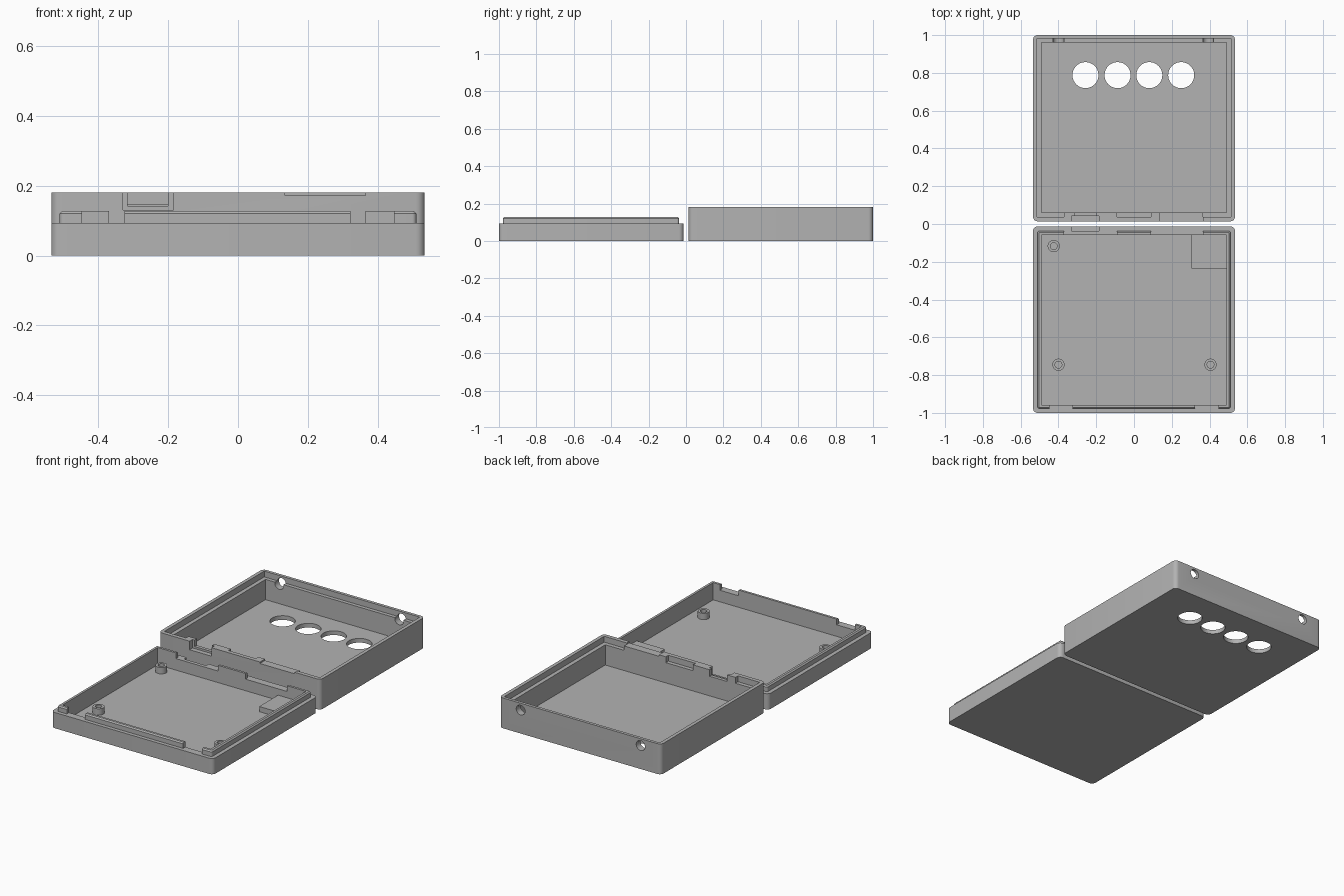
import bpy, bmesh, math
from mathutils import Matrix, Vector

if "Cube" in bpy.data.objects:
    bpy.data.objects.remove(bpy.data.objects["Cube"])

grey = bpy.data.materials.new("case grey")
grey.diffuse_color = (0.45, 0.45, 0.45, 1)
grey.use_nodes = True
grey.node_tree.nodes["Principled BSDF"].inputs["Base Color"].default_value = grey.diffuse_color


def finish(name, bm):
    me = bpy.data.meshes.new(name)
    bm.to_mesh(me)
    bm.free()
    me.materials.append(grey)
    ob = bpy.data.objects.new(name, me)
    bpy.context.collection.objects.link(ob)
    return ob


def box(name, x0, x1, y0, y1, z0, z1, radius=0, chamfer=0):
    """Box with optional rounded upright corners and chamfered top rim."""
    bm = bmesh.new()
    bmesh.ops.create_cube(bm, size=1)
    bm.transform(Matrix.Translation(((x0 + x1) / 2, (y0 + y1) / 2, (z0 + z1) / 2))
                 @ Matrix.Diagonal((x1 - x0, y1 - y0, z1 - z0, 1)))
    if radius:
        up = [e for e in bm.edges if abs(e.verts[0].co.z - e.verts[1].co.z) > 1e-4]
        bmesh.ops.bevel(bm, geom=up, offset=radius, segments=6, profile=0.5, affect='EDGES')
    if chamfer:
        rim = [e for e in bm.edges if all(v.co.z > z1 - 1e-4 for v in e.verts)]
        bmesh.ops.bevel(bm, geom=rim, offset=chamfer, segments=1, affect='EDGES')
    return finish(name, bm)


def rod(name, centre, r, depth, along_y=False):
    bm = bmesh.new()
    bmesh.ops.create_cone(bm, cap_ends=True, segments=40, radius1=r, radius2=r, depth=depth)
    turn = Matrix.Rotation(math.pi / 2, 4, 'X') if along_y else Matrix()
    bm.transform(Matrix.Translation(Vector(centre)) @ turn)
    return finish(name, bm)


def cut(target, *cutters):
    for c in cutters:
        m = target.modifiers.new("cut", 'BOOLEAN')
        m.operation, m.solver, m.object = 'DIFFERENCE', 'EXACT', c
        with bpy.context.temp_override(object=target, active_object=target):
            bpy.ops.object.modifier_apply(modifier=m.name)
        bpy.data.objects.remove(c)


def smooth(ob):
    bpy.ops.object.select_all(action='DESELECT')
    ob.select_set(True)
    bpy.context.view_layer.objects.active = ob
    bpy.ops.object.shade_smooth_by_angle(angle=math.radians(30))


W, IN, FLOOR = 0.535, 0.49, 0.025

# Deep tray, with a rebate around the rim
H = 0.181
deep = box("deep_tray", -W, W, 0.014, 1.0, 0, H, radius=0.025)
cut(deep, box("c", -IN, IN, 0.062, 0.96, FLOOR, 0.3))
cut(deep, box("c", -0.514, 0.514, 0.1, 0.982, 0.146, 0.3))
# Rebate pockets along the joining wall
for x0, x1 in [(-0.514, -0.37), (-0.09, 0.09), (0.365, 0.514)]:
    cut(deep, box("c", x0, x1, 0.038, 0.11, 0.146, 0.3))
# Stepped port opening and shallow recess
cut(deep, box("c", -0.33, -0.185, 0, 0.042, 0.13, 0.3),
    box("c", -0.316, -0.2, 0, 0.1, 0.142, 0.3),
    box("c", 0.135, 0.365, 0, 0.08, 0.172, 0.3))
# Four round floor openings and two screw holes in the far wall
for x in (-0.257, -0.087, 0.081, 0.25):
    cut(deep, rod("c", (x, 0.788, 0), 0.069, 0.2))
for x in (-0.4, 0.393):
    cut(deep, rod("c", (x, 1.0, 0.14), 0.029, 0.2, along_y=True))
smooth(deep)

# Shallow tray
L = 0.094
lid = box("shallow_tray", -W, W, -1.0, -0.013, 0, L, radius=0.025)
cut(lid, box("c", -IN, IN, -0.957, -0.058, FLOOR, 0.3))
cut(lid, box("c", -0.33, -0.185, -0.037, 0.01, 0.06, 0.3))
smooth(lid)

# Raised lip, broken into locating tabs
lip = box("locating_lip", -0.511, 0.511, -0.978, -0.037, L, 0.128, radius=0.012, chamfer=0.007)
cut(lip, box("c", -IN, IN, -0.957, -0.058, 0, 0.3))
for x0, x1, y in [(-0.447, -0.325, -0.97), (0.322, 0.447, -0.97),
                  (-0.37, -0.09, -0.045), (0.09, 0.365, -0.045)]:
    cut(lip, box("c", x0, x1, y - 0.04, y + 0.04, 0, 0.3))
smooth(lip)

# Hollow screw posts
for i, (x, y) in enumerate([(-0.425, -0.117), (-0.40, -0.745), (0.405, -0.745)]):
    post = rod(f"screw_post_{i + 1}", (x, y, 0.041), 0.032, 0.044)
    cut(post, rod("c", (x, y, 0.06), 0.018, 0.066))
    smooth(post)

# Corner support block
box("support_block", 0.305, IN, -0.235, -0.058, FLOOR, 0.056)
